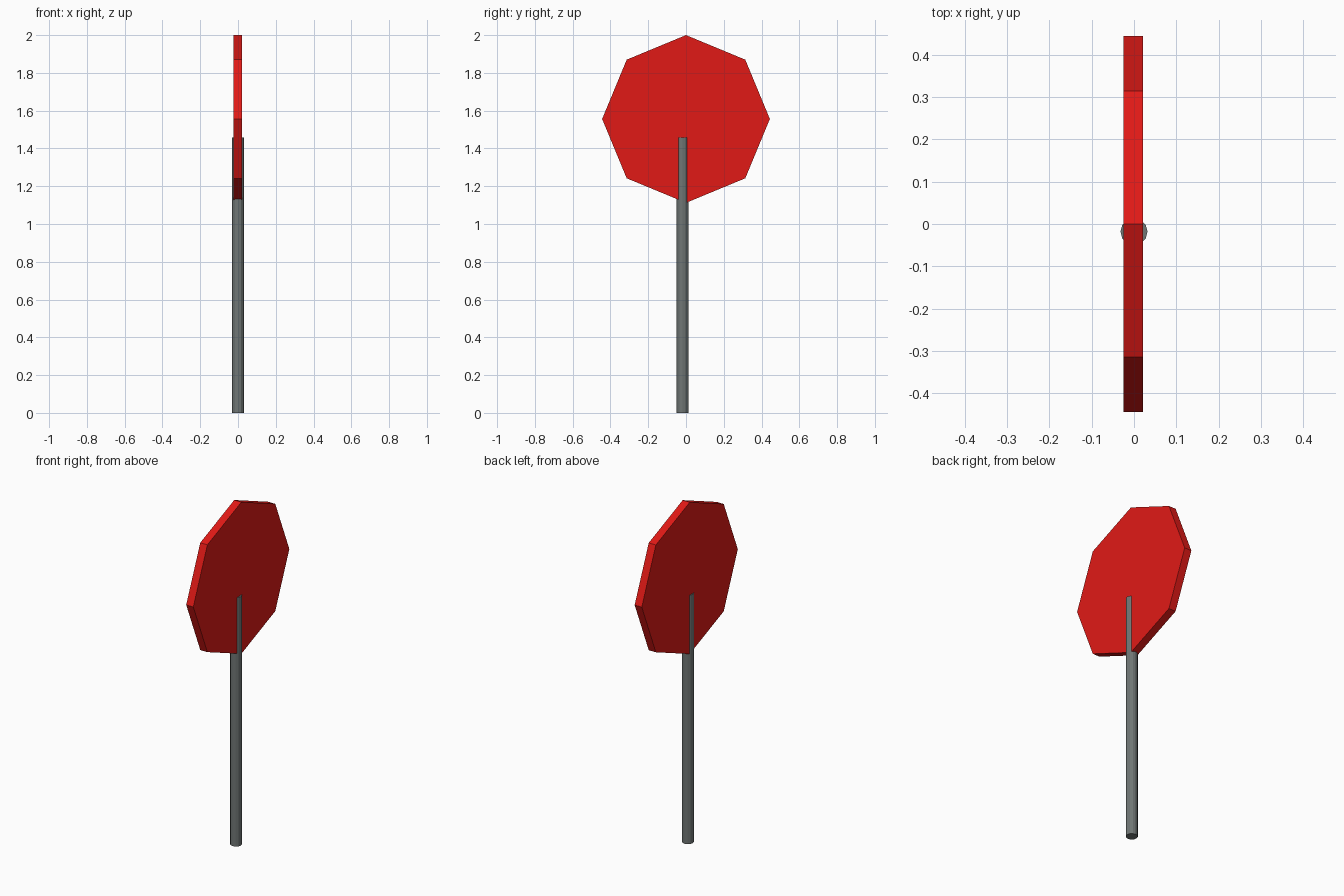
import bpy
from math import pi

if "Cube" in bpy.data.objects:
    bpy.data.objects.remove(bpy.data.objects["Cube"])

def prism(name, sides, radius, depth, location, rotation=(0, 0, 0)):
    bpy.ops.mesh.primitive_cylinder_add(vertices=sides, radius=radius, depth=depth,
                                        location=location, rotation=rotation)
    obj = bpy.context.object
    obj.name = name
    return obj

def paint(obj, name, color):
    mat = bpy.data.materials.new(name)
    mat.diffuse_color = color
    mat.use_nodes = True
    mat.node_tree.nodes["Principled BSDF"].inputs["Base Color"].default_value = mat.diffuse_color
    obj.data.materials.append(mat)

# Round post, running partway up through the panel
post = prism("post", 12, 0.032, 1.457, (0, -0.018, 1.457 / 2), (0, 0, pi / 2))
paint(post, "post_grey", (0.16, 0.18, 0.175, 1))

# Octagonal panel standing on a corner, facing along x
panel = prism("sign_panel", 8, 0.444, 0.046, (-0.0015, 0, 1.556), (0, pi / 2, 0))
paint(panel, "panel_red", (0.75, 0.01, 0.008, 1))
